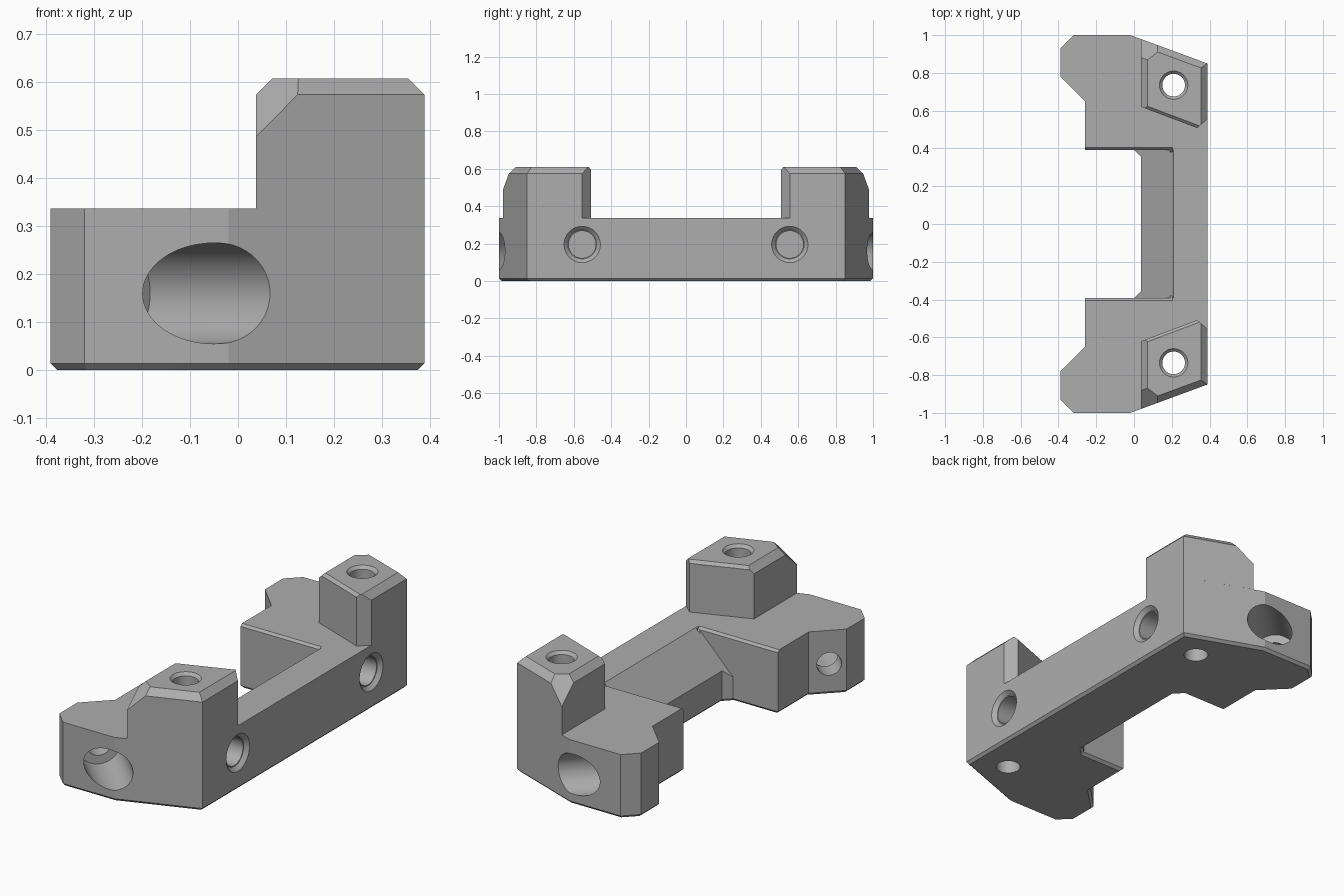
import bpy, bmesh
from math import radians
from mathutils import Vector

if "Cube" in bpy.data.objects:
    bpy.data.objects.remove(bpy.data.objects["Cube"])

grey = bpy.data.materials.new("machined grey")
grey.use_nodes = True
COLOR = (0.42, 0.42, 0.42, 1)
grey.diffuse_color = COLOR
grey.node_tree.nodes["Principled BSDF"].inputs["Base Color"].default_value = COLOR

BASE_TOP, TOP = 0.337, 0.608


def finish(bm, name):
    bmesh.ops.recalc_face_normals(bm, faces=bm.faces)
    mesh = bpy.data.meshes.new(name)
    bm.to_mesh(mesh)
    bm.free()
    mesh.materials.append(grey)
    obj = bpy.data.objects.new(name, mesh)
    bpy.context.collection.objects.link(obj)
    return obj


def prism(points, travel):
    """Closed solid made by moving a flat outline along a vector."""
    bm = bmesh.new()
    face = bm.faces.new([bm.verts.new(p) for p in points])
    moved = bmesh.ops.extrude_face_region(bm, geom=[face])["geom"]
    bmesh.ops.translate(bm, vec=travel, verts=[v for v in moved if isinstance(v, bmesh.types.BMVert)])
    bmesh.ops.recalc_face_normals(bm, faces=bm.faces)
    return bm


def slice_off(bm, point, normal):
    """Remove everything on the normal side of a plane and cap the cut."""
    geom = bm.verts[:] + bm.edges[:] + bm.faces[:]
    cut = bmesh.ops.bisect_plane(bm, geom=geom, plane_co=point, plane_no=normal, clear_outer=True)
    edges = [e for e in cut["geom_cut"] if isinstance(e, bmesh.types.BMEdge)]
    bmesh.ops.contextual_create(bm, geom=edges)


def bore(start, end, r_start, r_end):
    """Round cutter between two points."""
    start, end = Vector(start), Vector(end)
    axis = end - start
    bm = bmesh.new()
    bmesh.ops.create_cone(bm, cap_ends=True, segments=64, radius1=r_start, radius2=r_end, depth=axis.length)
    bmesh.ops.rotate(bm, verts=bm.verts, matrix=Vector((0, 0, 1)).rotation_difference(axis).to_matrix())
    bmesh.ops.translate(bm, verts=bm.verts, vec=(start + end) / 2)
    return bm


def subtract(obj, bm):
    cutter = finish(bm, "cutter")
    cutter.hide_render = True
    mod = obj.modifiers.new("cut", 'BOOLEAN')
    mod.operation, mod.solver, mod.object = 'DIFFERENCE', 'EXACT', cutter
    bpy.context.view_layer.objects.active = obj
    bpy.ops.object.modifier_apply(modifier=mod.name)
    bpy.data.objects.remove(cutter)


# Base: C-shaped outline with a small chamfer around the bottom
half = [(0.388, 0.85), (-0.02, 1), (-0.32, 1), (-0.39, 0.93), (-0.39, 0.78),
        (-0.26, 0.65), (-0.26, 0.393), (0, 0.393), (0.038, 0.355)]
outline = half + [(x, -y) for x, y in reversed(half)]
bm = prism([(x, y, 0) for x, y in outline], (0, 0, BASE_TOP))
rim = [e for e in bm.edges if all(v.co.z < 0.001 for v in e.verts)]
bmesh.ops.bevel(bm, geom=rim, offset=0.014, segments=1, affect='EDGES')
base = finish(bm, "base")

# Sloped inner side of the bridge
slope = [(0.21, BASE_TOP), (0.21, 0.5), (-0.05, 0.5), (-0.05, BASE_TOP - 0.26)]
subtract(base, prism([(x, -0.393, z) for x, z in slope], (0, 0.786, 0)))

# Thin chamfers on the upper edges of the arms beside the slot
lip = 0.012
for s in (1, -1):
    edge = [(0.38, BASE_TOP - lip - 0.013), (0.393 + 2 * lip, BASE_TOP + lip), (0.38, BASE_TOP + lip)]
    subtract(base, prism([(-0.3, s * y, z) for y, z in edge], (0.505, 0, 0)))

for s, end in ((-1, "front"), (1, "back")):
    # Counterbored bolt hole running diagonally through the arm
    seat = Vector((-0.257, s * 0.793, 0.16))
    out = Vector((1, s, 0)).normalized()
    subtract(base, bore(seat, seat + out * 0.6, 0.105, 0.105))
    subtract(base, bore(seat + out * 0.05, seat - out * 0.3, 0.06, 0.06))

    # Blind hole with countersink in the long side
    mouth = Vector((0.388, s * 0.555, 0.195))
    along = Vector((1, 0, 0))
    subtract(base, bore(mouth + along * 0.1, mouth - along * 0.3, 0.072, 0.072))
    subtract(base, bore(mouth + along * 0.02, mouth - along * 0.02, 0.117, 0.077))

    # Tower with chamfered top edges and one clipped corner
    plan = [(0.038, 0.979), (0.388, 0.85), (0.388, 0.555), (0.335, 0.508), (0.038, 0.62)]
    bm = prism([(x, s * y, BASE_TOP) for x, y in plan], (0, 0, TOP - BASE_TOP))
    drop = TOP - 0.034
    slice_off(bm, (0.388, 0, drop), (1, 0, 1))
    slice_off(bm, (0.038, 0, drop), (-1, 0, 1))
    slice_off(bm, (0.388, s * 0.85, drop), (0.345, s * 0.938, 1))
    slice_off(bm, (0.038, s * 0.62, TOP - 0.015), (-0.353, s * -0.936, 1))
    slice_off(bm, (0.038, s * 0.975, 0.49), (-0.684, s * 0.895, 1))
    tower = finish(bm, end + "_tower")

    # Vertical hole through tower and base, countersunk at the top
    x, y = 0.21, s * 0.735
    for part in (base, tower):
        subtract(part, bore((x, y, -0.1), (x, y, 0.8), 0.06, 0.06))
    subtract(tower, bore((x, y, TOP - 0.015), (x, y, TOP + 0.015), 0.06, 0.09))

for obj in [o for o in bpy.context.scene.objects if o.name == "base" or o.name.endswith("_tower")]:
    bpy.ops.object.select_all(action='DESELECT')
    obj.select_set(True)
    bpy.context.view_layer.objects.active = obj
    bpy.ops.object.shade_smooth_by_angle(angle=radians(15))
